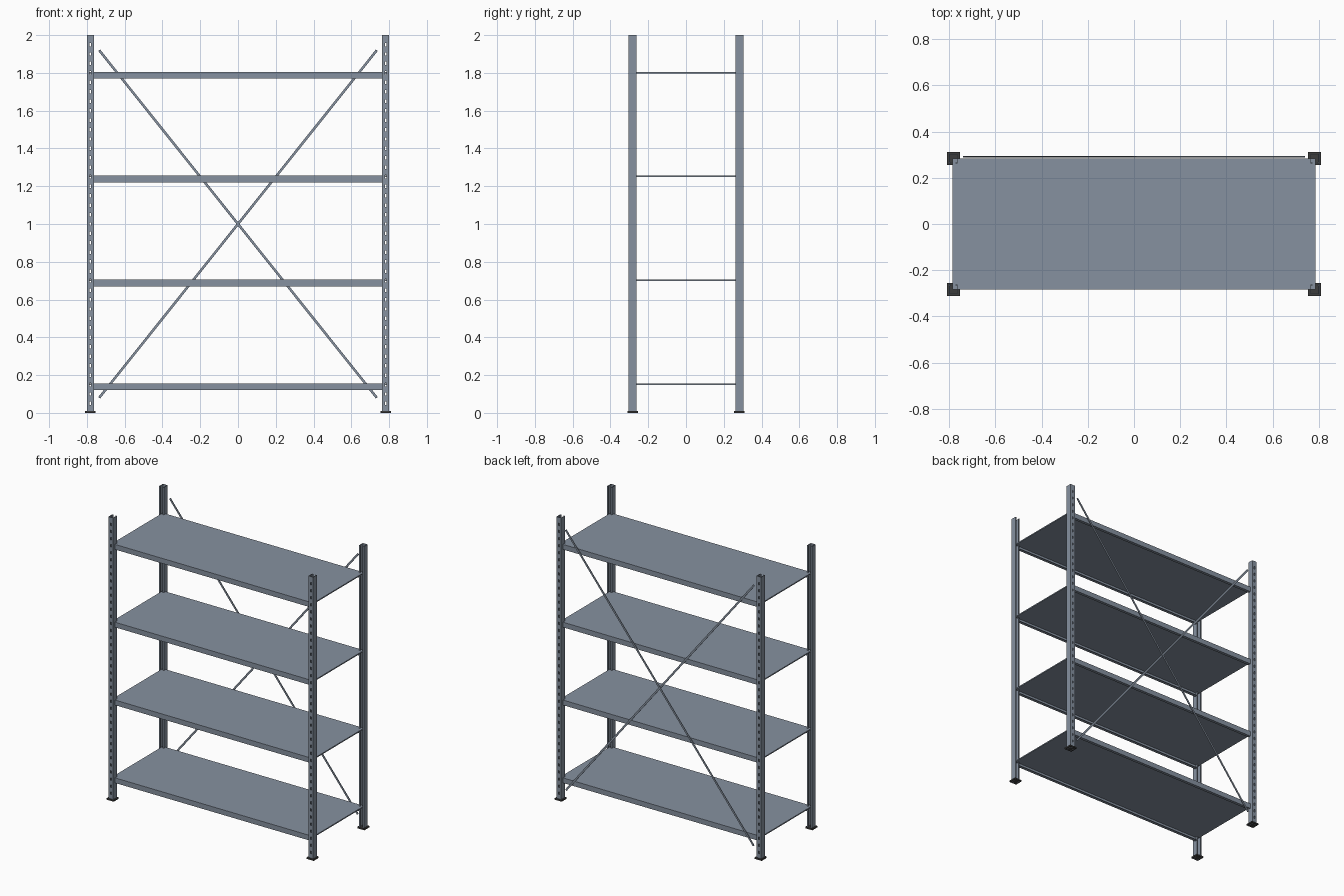
import bpy, bmesh, math
from mathutils import Matrix, Vector

cube = bpy.data.objects.get("Cube")
if cube:
    bpy.data.objects.remove(cube, do_unlink=True)


def material(name, rgb):
    mat = bpy.data.materials.new(name)
    mat.use_nodes = True
    mat.diffuse_color = (*rgb, 1)
    mat.node_tree.nodes["Principled BSDF"].inputs["Base Color"].default_value = (*rgb, 1)
    return mat


steel = material("blue grey steel", (0.24, 0.285, 0.35))
rubber = material("dark plastic", (0.045, 0.045, 0.045))

POST_X, POST_Y = 0.782, 0.283
HALF_W, HALF_D = 0.017, 0.019
SHELF_LEVELS = [0.15 + 0.55 * i for i in range(4)]


def finish(bm, name, mat):
    mesh = bpy.data.meshes.new(name)
    bm.to_mesh(mesh)
    bm.free()
    mesh.materials.append(mat)
    obj = bpy.data.objects.new(name, mesh)
    bpy.context.collection.objects.link(obj)
    return obj


def box(name, centre, size, mat, tilt=0.0):
    bm = bmesh.new()
    bmesh.ops.create_cube(bm, size=1, matrix=Matrix.Translation(centre)
                          @ Matrix.Rotation(tilt, 4, "Y")
                          @ Matrix.Diagonal((*size, 1)))
    return finish(bm, name, mat)


def post(name, sx, sy):
    # Lipped channel, open towards the inside, with a row of slots in the web
    lip, slot = 0.009, 0.004
    half = [(slot, HALF_D), (HALF_W, HALF_D), (HALF_W, -HALF_D), (lip, -HALF_D)]
    profile = [(-x, y) for x, y in reversed(half)] + half
    levels = [0.0]
    for i in range(39):
        z = 0.05 * (i + 1)
        levels += [z - 0.009, z + 0.009]
    levels.append(2.0)
    bm = bmesh.new()
    rows = [[bm.verts.new((sx * POST_X + x, sy * (POST_Y + y), z))
             for x, y in profile] for z in levels]
    web = len(half) - 1
    for r in range(len(rows) - 1):
        for c in range(len(profile) - 1):
            if c == web and r % 2:
                continue
            bm.faces.new((rows[r][c], rows[r][c + 1], rows[r + 1][c + 1], rows[r + 1][c]))
    obj = finish(bm, name, steel)
    wall = obj.modifiers.new("wall thickness", "SOLIDIFY")
    wall.thickness = 0.003
    wall.offset = 0
    wall.use_even_offset = True


# Posts and their foot plates
for sy, depth in ((-1, "front"), (1, "back")):
    for sx, side in ((-1, "right"), (1, "left")):
        post(f"{depth}_{side}_post", sx, sy)
        box(f"{depth}_{side}_foot", (sx * POST_X, sy * POST_Y, 0.005),
            (0.056, 0.056, 0.01), rubber)

# Shelf boards, each carried by a front and a back angle beam
for n, z in enumerate(SHELF_LEVELS, 1):
    box(f"shelf_{n}", (0, 0, z + 0.002), (1.574, 0.566, 0.008), steel)
    for sy, depth in ((-1, "front"), (1, "back")):
        box(f"{depth}_beam_{n}", (0, sy * 0.281, z - 0.012), (1.53, 0.005, 0.036), steel)
        box(f"{depth}_beam_lip_{n}", (0, sy * 0.272, z - 0.0285), (1.53, 0.018, 0.003), steel)

# Crossed flat braces on the back
start, end = Vector((-0.735, 0, 0.08)), Vector((0.735, 0, 1.92))
run = end - start
for s, name in ((1, "rising_brace"), (-1, "falling_brace")):
    box(name, (0, 0.2915 + s * 0.002, 1.0), (run.length, 0.004, 0.013), steel,
        tilt=-s * math.atan2(run.z, run.x))
